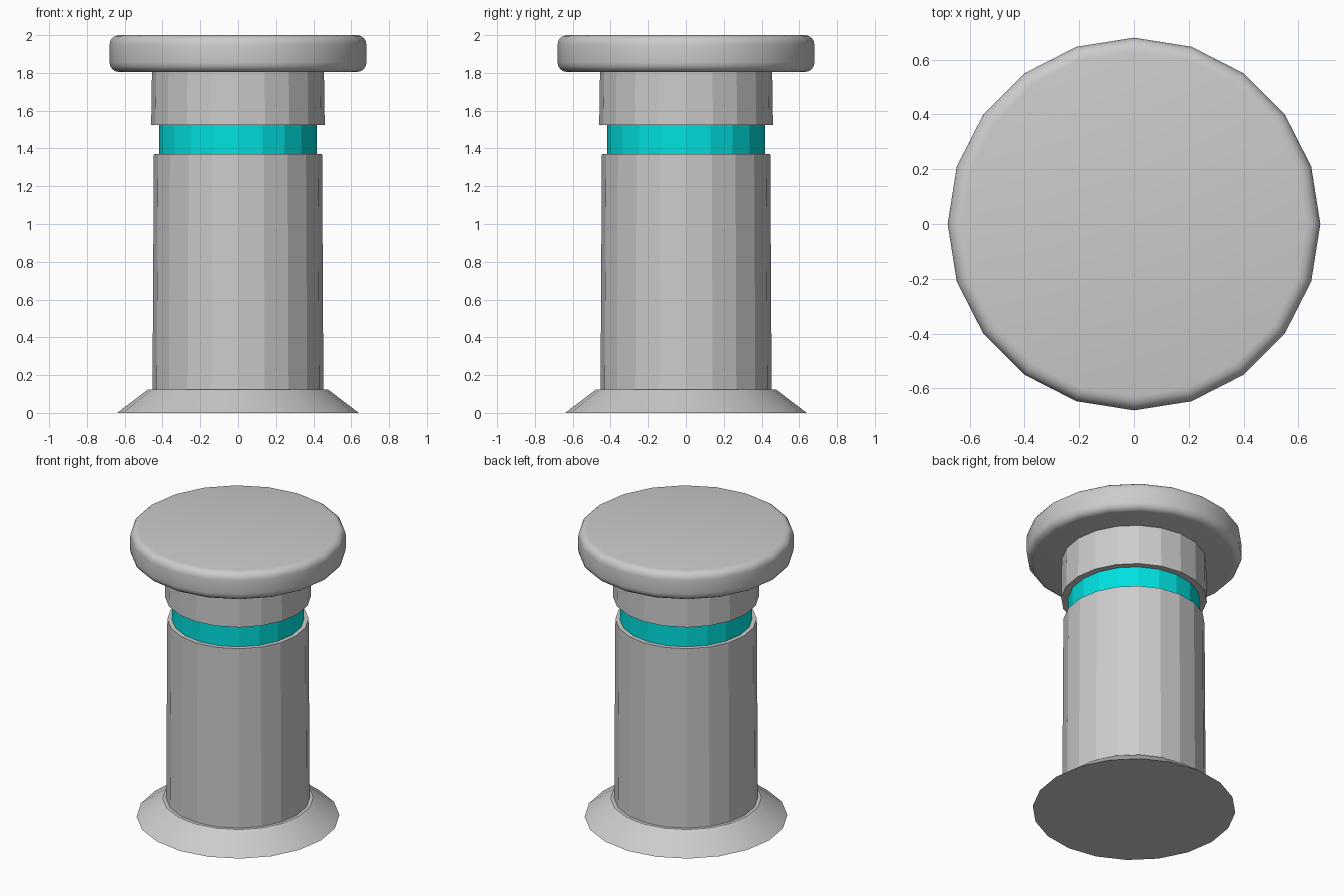
import bpy
import bmesh
from math import cos, sin, pi, radians

if "Cube" in bpy.data.objects:
    bpy.data.objects.remove(bpy.data.objects["Cube"])

SIDES = 20


def lathe(name, profile, smooth=False, colour=None):
    """Closed solid of revolution from (radius, z) points, bottom to top."""
    bm = bmesh.new()
    rings = [[bm.verts.new((r * cos(2 * pi * i / SIDES), r * sin(2 * pi * i / SIDES), z))
              for i in range(SIDES)] for r, z in profile]
    for low, high in zip(rings, rings[1:]):
        for i in range(SIDES):
            j = (i + 1) % SIDES
            bm.faces.new((low[i], low[j], high[j], high[i]))
    bm.faces.new(rings[0][::-1])
    bm.faces.new(rings[-1])
    mesh = bpy.data.meshes.new(name)
    bm.to_mesh(mesh)
    bm.free()
    obj = bpy.data.objects.new(name, mesh)
    bpy.context.collection.objects.link(obj)
    if colour:
        mat = bpy.data.materials.new(name + "_colour")
        mat.diffuse_color = colour
        mat.use_nodes = True
        mat.node_tree.nodes["Principled BSDF"].inputs["Base Color"].default_value = mat.diffuse_color
        mesh.materials.append(mat)
    if smooth:
        bpy.ops.object.select_all(action='DESELECT')
        obj.select_set(True)
        bpy.context.view_layer.objects.active = obj
        bpy.ops.object.shade_smooth_by_angle(angle=radians(31))
    return obj


# Flared foot
lathe("base_flare", [(0.64, 0), (0.475, 0.125)], smooth=True)

# Slightly tapered faceted column
lathe("column", [(0.453, 0.125), (0.446, 1.37)])

# Recessed glowing band
lathe("cyan_band", [(0.417, 1.37), (0.417, 1.525)], colour=(0.0, 0.75, 0.75, 1))

# Neck under the cap
lathe("neck", [(0.46, 1.525), (0.456, 1.805)])

# Cap disc with rounded rims
R, BOTTOM, TOP, B, STEPS = 0.68, 1.805, 2.0, 0.05, 4
arc = [k * pi / 2 / STEPS for k in range(STEPS + 1)]
cap = [(R - B + B * sin(a), BOTTOM + B - B * cos(a)) for a in arc]
cap += [(R - B + B * cos(a), TOP - B + B * sin(a)) for a in arc]
lathe("cap", cap, smooth=True)
